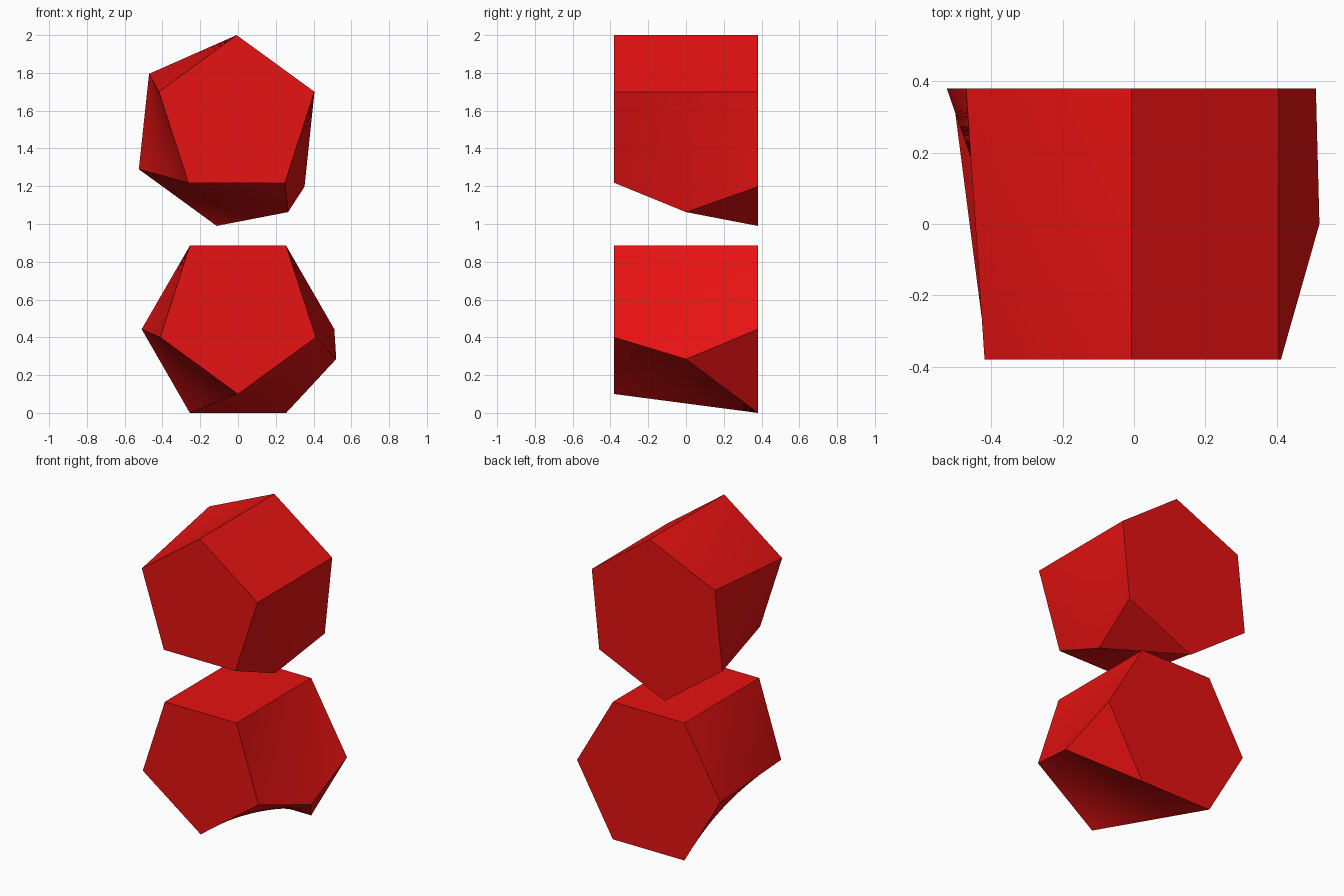
import bpy, bmesh, math
from mathutils import Vector

if "Cube" in bpy.data.objects:
    bpy.data.objects.remove(bpy.data.objects["Cube"])

D = 0.38   # half depth
N = 16     # steps along the depth
M = 12     # steps across each side

red = bpy.data.materials.new("red")
red.diffuse_color = (0.8, 0.006, 0.006, 1)
red.use_nodes = True
red.node_tree.nodes["Principled BSDF"].inputs["Base Color"].default_value = red.diffuse_color


def v(p, y):
    return Vector((p[0], y, p[1]))


def path(front, back, mid=None):
    """Side edge running from the front outline to the back outline."""
    a, b = v(front, -D), v(back, D)
    m = v(mid, 0) if mid else (a + b) / 2
    h = N // 2
    return [a.lerp(m, i / h) if i <= h else m.lerp(b, (i - h) / h) for i in range(N + 1)]


def scutoid(name, edges, split):
    """Closed cell; side number `split` is the triangle below the Y-shaped corner."""
    bm = bmesh.new()
    paths = [path(*e) for e in edges]
    inner = []
    for k, a in enumerate(paths):
        b = paths[(k + 1) % len(paths)]
        g = [[bm.verts.new(a[i].lerp(b[i], j / M)) for j in range(M + 1)] for i in range(N + 1)]
        for i in range(N):
            for j in range(M):
                bm.faces.new((g[i][j], g[i][j + 1], g[i + 1][j + 1], g[i + 1][j]))
        if k != split:
            inner += [g[i][j] for i in range(1, N) for j in range(1, M)]
    # relax the sides into taut, saddle-like films
    for _ in range(200):
        bmesh.ops.smooth_vert(bm, verts=inner, factor=0.5,
                              use_axis_x=True, use_axis_y=True, use_axis_z=True)
    bmesh.ops.remove_doubles(bm, verts=bm.verts[:], dist=0.0005)
    # flat pentagon and hexagon ends
    bmesh.ops.holes_fill(bm, edges=[e for e in bm.edges if e.is_boundary], sides=0)
    bmesh.ops.recalc_face_normals(bm, faces=bm.faces[:])
    me = bpy.data.meshes.new(name)
    bm.to_mesh(me)
    bm.free()
    me.materials.append(red)
    ob = bpy.data.objects.new(name, me)
    bpy.context.collection.objects.link(ob)
    bpy.ops.object.select_all(action='DESELECT')
    ob.select_set(True)
    bpy.context.view_layer.objects.active = ob
    bpy.ops.object.shade_smooth_by_angle(angle=math.radians(15))


# lower cell: (front, back[, corner at mid depth]), clockwise from top left
low_mid = (0.52, 0.285)
scutoid("lower_cell", [
    ((-0.255, 0.885), (-0.255, 0.885)),
    ((0.255, 0.885), (0.255, 0.885)),
    ((0.412, 0.40), (0.51, 0.443), low_mid),
    ((0.412, 0.40), (0.255, 0.0), low_mid),
    ((0.0, 0.10), (-0.255, 0.0)),
    ((-0.412, 0.40), (-0.51, 0.443)),
], 2)

# upper cell, clockwise from the top
up_mid = (0.265, 1.063)
scutoid("upper_cell", [
    ((-0.007, 2.0), (-0.007, 2.0)),
    ((0.405, 1.70), (0.405, 1.70)),
    ((0.248, 1.218), (0.352, 1.197), up_mid),
    ((0.248, 1.218), (-0.113, 0.99), up_mid),
    ((-0.262, 1.218), (-0.525, 1.29)),
    ((-0.419, 1.70), (-0.471, 1.795)),
], 2)
